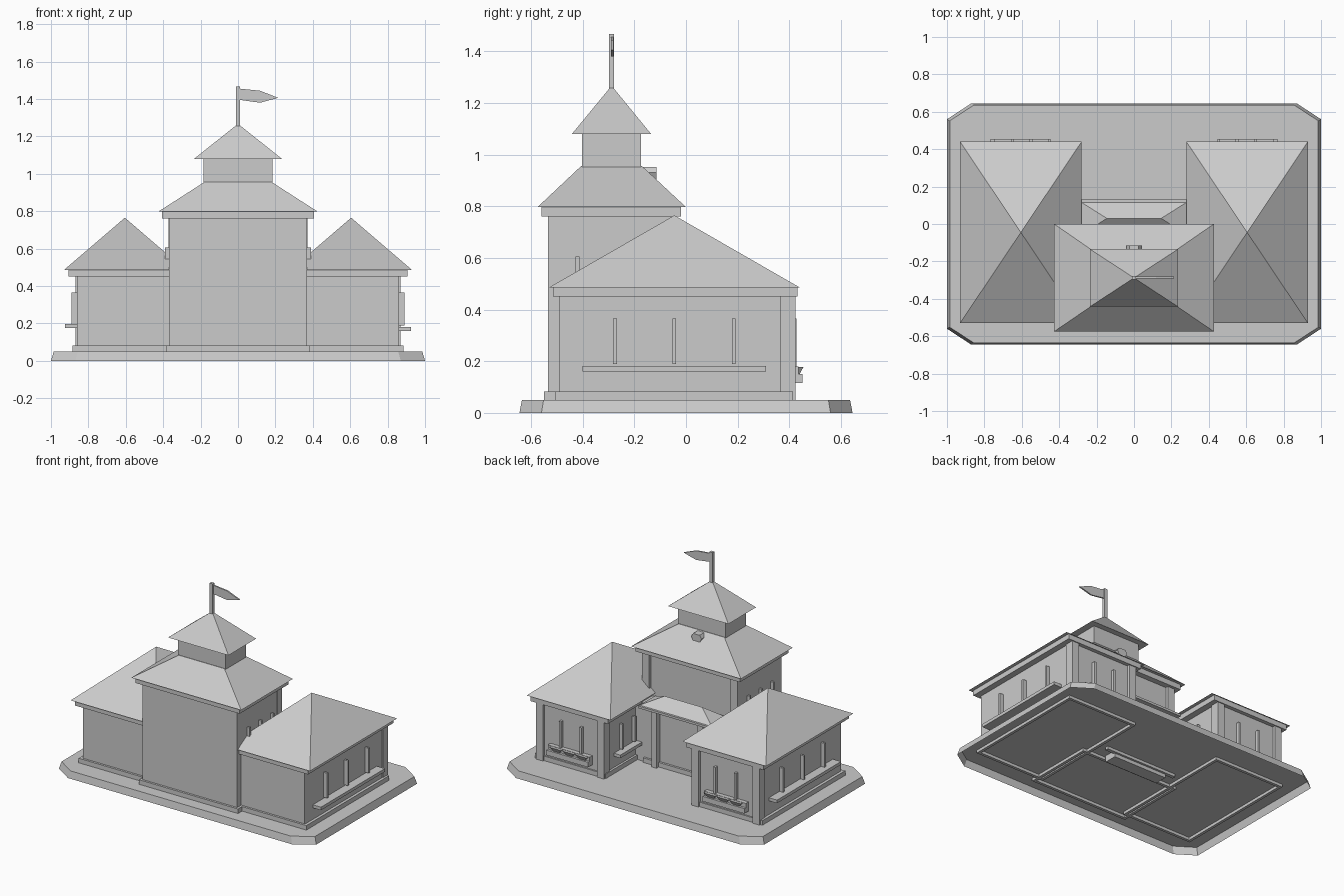
import bpy, bmesh

cube = bpy.data.objects.get("Cube")
if cube:
    bpy.data.objects.remove(cube, do_unlink=True)

GREY = (0.6, 0.6, 0.6, 1)
mat = bpy.data.materials.new("plain_grey")
mat.use_nodes = True
mat.diffuse_color = GREY
mat.node_tree.nodes["Principled BSDF"].inputs["Base Color"].default_value = GREY


def finish(name, bm):
    mesh = bpy.data.meshes.new(name)
    bm.to_mesh(mesh)
    bm.free()
    mesh.materials.append(mat)
    obj = bpy.data.objects.new(name, mesh)
    bpy.context.collection.objects.link(obj)
    return obj


def tapered(name, x, y, z, top_x=None, top_y=None):
    """Box from ranges; the top may have its own ranges (hips, pyramids)."""
    top_x, top_y = top_x or x, top_y or y
    bm = bmesh.new()
    bmesh.ops.create_cube(bm, size=2)
    for v in bm.verts:
        rx, ry = (top_x, top_y) if v.co.z > 0 else (x, y)
        v.co = (rx[v.co.x > 0], ry[v.co.y > 0], z[v.co.z > 0])
    bmesh.ops.remove_doubles(bm, verts=bm.verts, dist=0.0001)
    return finish(name, bm)


def prism(name, points, axis, start, end):
    """Extrude a polygon along y or z."""
    bm = bmesh.new()
    place = (lambda a, b: (a, start, b)) if axis == "y" else (lambda a, b: (a, b, start))
    face = bm.faces.new([bm.verts.new(place(a, b)) for a, b in points])
    moved = bmesh.ops.extrude_face_region(bm, geom=[face])["geom"]
    for v in moved:
        if isinstance(v, bmesh.types.BMVert):
            setattr(v.co, axis, end)
    bmesh.ops.recalc_face_normals(bm, faces=bm.faces)
    return finish(name, bm)


def plinth(name, x, y, w=0.02, z=(0.03, 0.082)):
    """Hollow rectangular strip around the foot of the walls."""
    for i in (0, 1):
        s = 1 - 2 * i
        tapered(name + "_side", sorted((x[i], x[i] + s * w)), y, z)
        tapered(name + "_end", x, sorted((y[i], y[i] + s * w)), z)


def span(a, b, s):
    return sorted((a * s, b * s))


# Base slab: open underneath, chamfered corners, sloping rim
CORNER = [(0.87, 0.645), (1.0, 0.56)]
outline = [(x, y) for x, y in CORNER]
outline += [(x, -y) for x, y in reversed(CORNER)]
outline += [(-x, -y) for x, y in CORNER]
outline += [(-x, y) for x, y in reversed(CORNER)]
base = prism("base_slab", outline, "z", 0, 0.05)
bm = bmesh.new()
bm.from_mesh(base.data)
for v in bm.verts:
    if v.co.z > 0.01:
        v.co.x *= 0.985
        v.co.y *= 0.985
under = [f for f in bm.faces if f.normal.z < -0.9]
bmesh.ops.delete(bm, geom=under, context="FACES_ONLY")
bm.to_mesh(base.data)
bm.free()

# Side wings, mirrored about the centre
for s, side in ((1, "left"), (-1, "right")):
    wing = side + "_wing_"
    tapered(wing + "walls", span(0.35, 0.862, s), (-0.49, 0.405), (0.05, 0.46))
    plinth(wing + "plinth", span(0.335, 0.885, s), (-0.505, 0.415))
    tapered(wing + "fascia", span(0.305, 0.905, s), (-0.515, 0.432), (0.45, 0.486))
    tapered(wing + "roof", span(0.28, 0.93, s), (-0.53, 0.44), (0.486, 0.765),
            (0.605 * s, 0.605 * s), (-0.045, -0.045))
    for a, b in ((0.34, 0.395), (0.815, 0.87)):
        tapered(wing + "back_post", span(a, b, s), (0.365, 0.425), (0.05, 0.46))
    # Outer windows: upright bars over a long ledge
    low = 0.16 if s > 0 else 0.175
    tapered(wing + "outer_ledge", span(0.86, 0.925, s), (-0.4, 0.31), (low, low + 0.022))
    for y in (-0.275, -0.045, 0.185):
        tapered(wing + "outer_bar", span(0.86, 0.89, s), (y - 0.007, y + 0.007), (0.19, 0.365))
    # Courtyard windows
    tapered(wing + "inner_ledge", span(0.3, 0.355, s), (0.02, 0.3), (0.16, 0.182))
    for y in (0.09, 0.23):
        tapered(wing + "inner_bar", span(0.328, 0.355, s), (y - 0.007, y + 0.007), (0.19, 0.365))
    # Back windows with a planter under the sill
    tapered(wing + "planter", span(0.445, 0.77, s), (0.4, 0.452), (0.115, 0.15))
    tapered(wing + "planter_back", span(0.445, 0.77, s), (0.4, 0.435), (0.15, 0.18))
    for x in (0.5, 0.6, 0.7):
        tapered(wing + "plant", span(x - 0.025, x + 0.025, s), (0.425, 0.44), (0.15, 0.178),
                span(x - 0.045, x + 0.045, s), (0.42, 0.455))
    for x in (0.52, 0.68):
        tapered(wing + "back_bar", span(x - 0.008, x + 0.008, s), (0.4, 0.428), (0.17, 0.365))

# Central tower
tapered("tower_walls", (-0.368, 0.368), (-0.535, -0.06), (0.05, 0.77))
plinth("tower_plinth", (-0.385, 0.385), (-0.55, -0.045))
tapered("tower_fascia", (-0.405, 0.405), (-0.56, -0.02), (0.76, 0.797))
tapered("tower_roof", (-0.427, 0.427), (-0.575, 0.0), (0.797, 0.957),
        (-0.178, 0.178), (-0.405, -0.172))
for s in (1, -1):
    tapered("tower_back_post", span(0.315, 0.372, s), (-0.095, -0.04), (0.05, 0.77))
    tapered("tower_side_ledge", span(0.36, 0.41, s), (-0.47, -0.1), (0.4, 0.422))
    for y in (-0.42, -0.29, -0.16):
        tapered("tower_side_bar", span(0.36, 0.39, s), (y - 0.007, y + 0.007), (0.43, 0.605))

# Upper lantern, spire and roof ornament
tapered("lantern_walls", (-0.185, 0.185), (-0.402, -0.175), (0.95, 1.085))
tapered("lantern_roof", (-0.235, 0.235), (-0.442, -0.135), (1.08, 1.267), (0, 0), (-0.288, -0.288))
prism("roof_ornament", [(-0.02, 0.89), (0.02, 0.89), (0.04, 0.93), (0.025, 0.952),
                        (-0.025, 0.952), (-0.04, 0.93)], "y", -0.18, -0.115)

# Flagpole and pennant
tapered("flagpole", (-0.012, 0.012), (-0.298, -0.278), (1.25, 1.467))
prism("pennant", [(0.01, 1.455), (0.118, 1.444), (0.215, 1.406), (0.118, 1.38), (0.01, 1.395)],
      "y", -0.291, -0.281)

# Back porch between the wings
tapered("porch_wall", (-0.35, 0.35), (-0.07, 0.06), (0.05, 0.46))
tapered("porch_plinth", (-0.28, 0.28), (0.05, 0.075), (0.03, 0.082))
tapered("porch_eave", (-0.28, 0.28), (-0.07, 0.13), (0.452, 0.468))
tapered("porch_roof", (-0.28, 0.28), (-0.055, 0.115), (0.468, 0.535), (-0.145, 0.145), (0.03, 0.03))
tapered("porch_step", (-0.21, 0.21), (-0.03, 0.06), (0.005, 0.06))
for x in (-0.18, 0.18):
    tapered("porch_post", (x - 0.02, x + 0.02), (0.06, 0.1), (0.05, 0.455))
